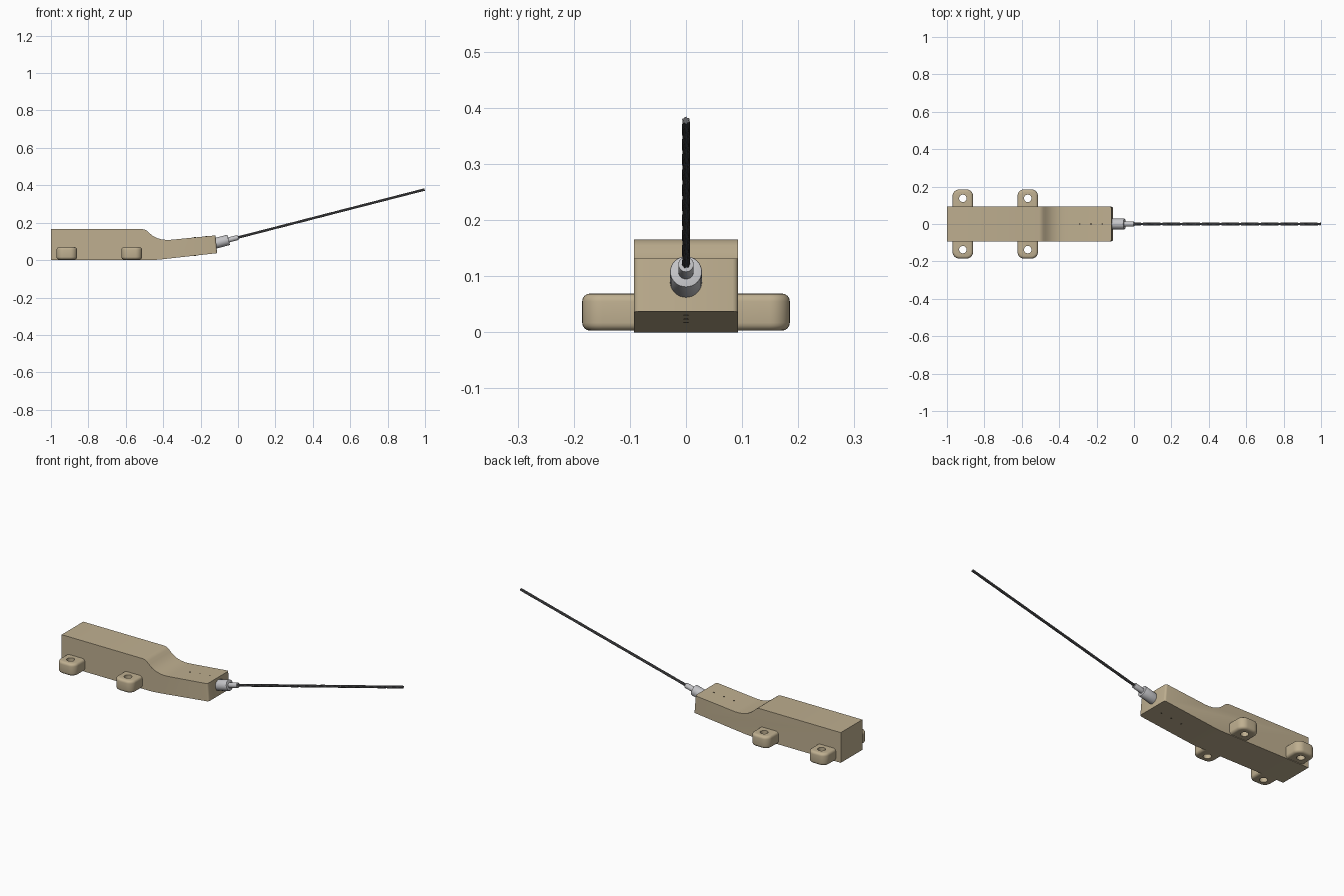
import bpy, bmesh, math
from mathutils import Vector, Matrix

if "Cube" in bpy.data.objects:
    bpy.data.objects.remove(bpy.data.objects["Cube"])


def mat(name, rgb):
    m = bpy.data.materials.new(name)
    m.diffuse_color = (*rgb, 1)
    m.use_nodes = True
    m.node_tree.nodes["Principled BSDF"].inputs["Base Color"].default_value = m.diffuse_color
    return m


TAN = mat("tan_plastic", (0.52, 0.43, 0.28))
STEEL = mat("light_steel", (0.55, 0.55, 0.57))
CABLE = mat("dark_cable", (0.12, 0.12, 0.125))
DARK = mat("dark_hole", (0.10, 0.08, 0.05))


def finish(name, bm, material, smooth=True):
    bmesh.ops.recalc_face_normals(bm, faces=bm.faces)
    me = bpy.data.meshes.new(name)
    bm.to_mesh(me)
    bm.free()
    me.materials.append(material)
    ob = bpy.data.objects.new(name, me)
    bpy.context.collection.objects.link(ob)
    if smooth:
        shade(ob)
    return ob


def shade(ob):
    bpy.ops.object.select_all(action='DESELECT')
    bpy.context.view_layer.objects.active = ob
    ob.select_set(True)
    bpy.ops.object.shade_smooth_by_angle(angle=math.radians(35))


def prism(pts, direction):
    bm = bmesh.new()
    f = bm.faces.new([bm.verts.new(p) for p in pts])
    r = bmesh.ops.extrude_face_region(bm, geom=[f])
    bmesh.ops.translate(bm, vec=direction,
                        verts=[v for v in r["geom"] if isinstance(v, bmesh.types.BMVert)])
    return bm


def rod(name, a, b, radius, material, segs=32, bevel=0.0):
    a, b = Vector(a), Vector(b)
    d = b - a
    bm = bmesh.new()
    bmesh.ops.create_cone(bm, cap_ends=True, segments=segs, radius1=radius,
                          radius2=radius, depth=d.length)
    if bevel:
        rim = [e for e in bm.edges if abs(e.verts[0].co.z - e.verts[1].co.z) < 1e-6]
        bmesh.ops.bevel(bm, geom=rim, offset=bevel, segments=2, affect='EDGES', profile=0.5)
    rot = Vector((0, 0, 1)).rotation_difference(d).to_matrix().to_4x4()
    bmesh.ops.transform(bm, matrix=Matrix.Translation((a + b) / 2) @ rot, verts=bm.verts)
    return finish(name, bm, material)


# Main body: side profile with a smooth step, bent nose at the cable end
W = 0.093
profile = [(-1, 0), (-0.46, 0), (-0.43, 0.002), (-0.40, 0.005), (-0.112, 0.037), (-0.12, 0.132)]
profile += [(-0.36, 0.1085), (-0.385, 0.108), (-0.41, 0.111), (-0.435, 0.1185),
            (-0.455, 0.129), (-0.472, 0.143), (-0.485, 0.155), (-0.495, 0.162), (-0.507, 0.165),
            (-1, 0.165)]
bm = prism([(x, -W, z) for x, z in profile], (0, 2 * W, 0))
nose = [e for e in bm.edges if all(v.co.x > -0.13 for v in e.verts)
        and abs(e.verts[0].co.y - e.verts[1].co.y) < 1e-5]
bmesh.ops.bevel(bm, geom=nose, offset=0.01, segments=3, affect='EDGES', profile=0.5)
finish("body", bm, TAN)


# Mounting lugs: rounded tabs with a through hole
def lug(cx, side):
    hw, y0, y1, r = 0.055, 0.07, 0.185, 0.036
    pts = [(cx - hw, y0), (cx + hw, y0)]
    for sx, a0 in ((1, 0), (-1, 90)):
        for i in range(9):
            a = math.radians(a0 + 90 * i / 8)
            pts.append((cx + sx * (hw - r) + r * math.cos(a), y1 - r + r * math.sin(a)))
    bm = prism([(x, y * side, 0.003) for x, y in pts], (0, 0, 0.066))
    rim = [e for e in bm.edges if abs(e.verts[0].co.z - e.verts[1].co.z) < 1e-6
           and max(abs(v.co.y) for v in e.verts) > y0 + 0.001]
    bmesh.ops.bevel(bm, geom=rim, offset=0.014, segments=4, affect='EDGES', profile=0.5)
    ob = finish("mounting_lug", bm, TAN, False)
    cut = rod("hole_cutter", (cx, side * 0.137, -0.1), (cx, side * 0.137, 0.2), 0.02, TAN)
    cut.hide_render = True
    m = ob.modifiers.new("hole", 'BOOLEAN')
    m.operation, m.solver, m.object = 'DIFFERENCE', 'EXACT', cut
    bpy.ops.object.select_all(action='DESELECT')
    bpy.context.view_layer.objects.active = ob
    ob.select_set(True)
    bpy.ops.object.modifier_apply(modifier="hole")
    bpy.data.objects.remove(cut)
    shade(ob)


for x in (-0.915, -0.568):
    for s in (-1, 1):
        lug(x, s)

# Small pin holes along the nose, top and bottom
for x in (-0.17, -0.23, -0.29):
    top = 0.132 + (x + 0.12) * 0.098
    low = 0.037 + (x + 0.112) * 0.111
    rod("pin_hole_top", (x, 0, top - 0.004), (x, 0, top + 0.001), 0.0045, DARK, 12)
    rod("pin_hole_bottom", (x, 0, low - 0.001), (x, 0, low + 0.004), 0.0045, DARK, 12)

# Ferrule and cable share one tilted axis
SLOPE, Z0 = 0.257, 0.121


def axis(x):
    return Vector((x, 0, Z0 + SLOPE * x))


rod("ferrule_collar", axis(-0.135), axis(-0.05), 0.0285, STEEL, 32, 0.002)
rod("ferrule_tip", axis(-0.06), axis(0), 0.0138, STEEL, 32, 0.001)

# Cable: a core with six twisted strands
D = (axis(1) - axis(0)).normalized()
U, V = Vector((0, 1, 0)), D.cross(Vector((0, 1, 0)))
start, end = axis(-0.01), axis(0.998)
rod("cable_core", start, end, 0.0046, CABLE, 12)
cu = bpy.data.curves.new("cable_strands", 'CURVE')
cu.dimensions = '3D'
cu.bevel_depth, cu.bevel_resolution, cu.use_fill_caps = 0.0025, 1, True
N = 120
for k in range(6):
    sp = cu.splines.new('POLY')
    sp.points.add(N)
    for i in range(N + 1):
        a = math.tau * (k / 6 + 1.6 * i / N)
        p = start.lerp(end, i / N) + 0.0047 * (math.cos(a) * U + math.sin(a) * V)
        sp.points[i].co = (*p, 1)
cu.materials.append(CABLE)
ob = bpy.data.objects.new("cable_strands", cu)
bpy.context.collection.objects.link(ob)
bpy.ops.object.select_all(action='DESELECT')
bpy.context.view_layer.objects.active = ob
ob.select_set(True)
bpy.ops.object.convert(target='MESH')
shade(bpy.context.view_layer.objects.active)
